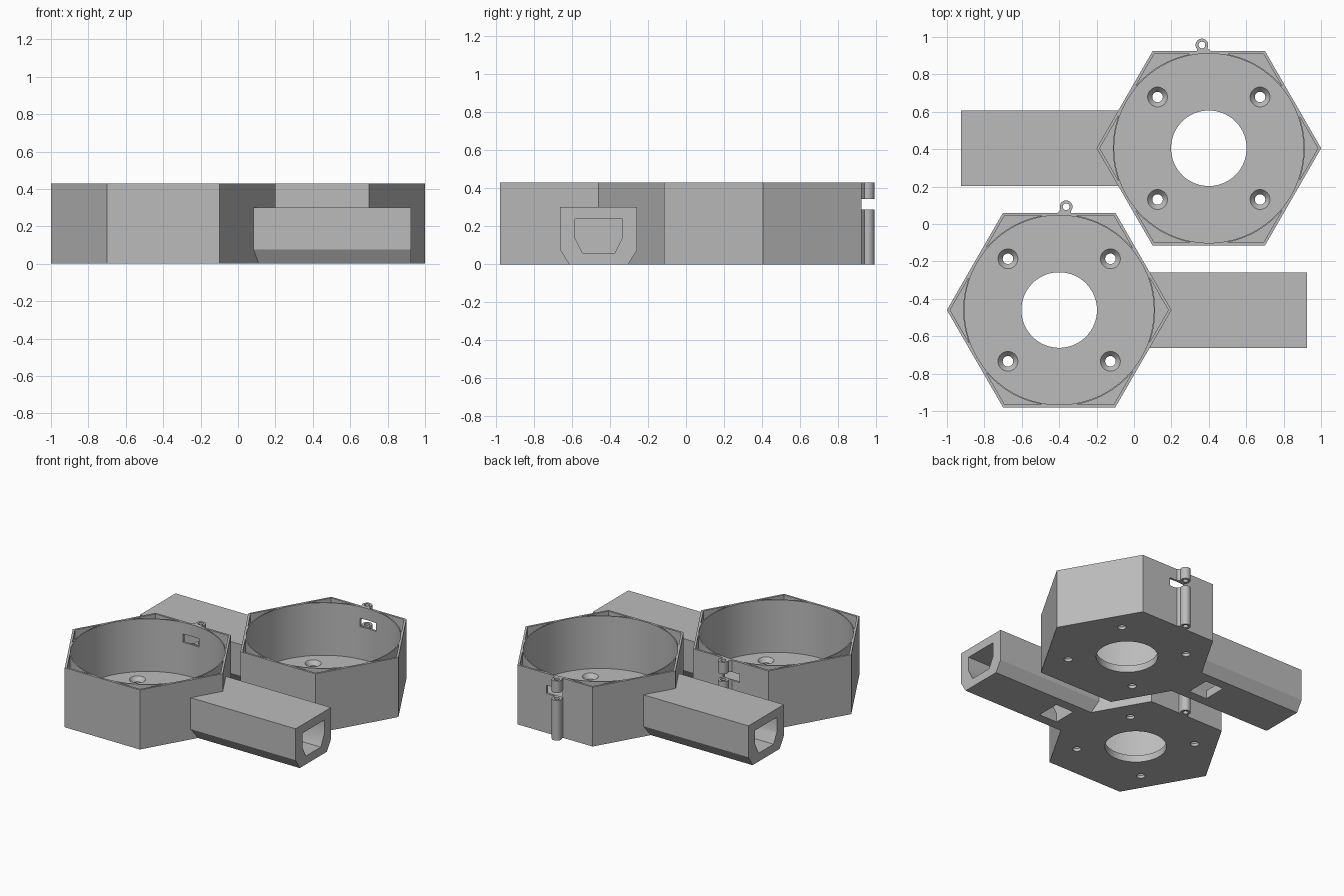
import bpy, bmesh, math
from mathutils import Matrix

if "Cube" in bpy.data.objects:
    bpy.data.objects.remove(bpy.data.objects["Cube"], do_unlink=True)

grey = bpy.data.materials.new("plain grey")
grey.use_nodes = True
GREY = (0.5, 0.5, 0.5, 1)
grey.diffuse_color = GREY
grey.node_tree.nodes["Principled BSDF"].inputs["Base Color"].default_value = GREY

HEIGHT, FLOOR = 0.43, 0.05
APOTHEM = 0.52


def finish(name, bm):
    bmesh.ops.recalc_face_normals(bm, faces=bm.faces)
    mesh = bpy.data.meshes.new(name)
    bm.to_mesh(mesh)
    bm.free()
    mesh.materials.append(grey)
    ob = bpy.data.objects.new(name, mesh)
    bpy.context.collection.objects.link(ob)
    return ob


def prism(name, points, vector):
    """Extrude a closed 3D outline along a vector."""
    bm = bmesh.new()
    face = bm.faces.new([bm.verts.new(p) for p in points])
    ext = bmesh.ops.extrude_face_region(bm, geom=[face])
    verts = [g for g in ext["geom"] if isinstance(g, bmesh.types.BMVert)]
    bmesh.ops.translate(bm, verts=verts, vec=vector)
    return finish(name, bm)


def disc(name, x, y, r, z0, z1, sides=96, r_top=None):
    bm = bmesh.new()
    bmesh.ops.create_cone(bm, cap_ends=True, segments=sides, radius1=r,
                          radius2=r if r_top is None else r_top, depth=z1 - z0,
                          matrix=Matrix.Translation((x, y, (z0 + z1) / 2)))
    return finish(name, bm)


def hexagon(name, apothem, z0, z1):
    r = apothem / math.cos(math.pi / 6)
    pts = [(r * math.cos(i * math.pi / 3), r * math.sin(i * math.pi / 3), z0) for i in range(6)]
    return prism(name, pts, (0, 0, z1 - z0))


def box(name, x0, x1, y0, y1, z0, z1):
    return prism(name, [(x0, y0, z0), (x1, y0, z0), (x1, y1, z0), (x0, y1, z0)], (0, 0, z1 - z0))


def boolean(ob, other, operation="DIFFERENCE"):
    mod = ob.modifiers.new("boolean", "BOOLEAN")
    mod.operation, mod.solver, mod.object = operation, "EXACT", other
    bpy.context.view_layer.objects.active = ob
    bpy.ops.object.modifier_apply(modifier=mod.name)
    bpy.data.objects.remove(other, do_unlink=True)


def tube_section(x, half, low_half, z0, shoulder, z1):
    """Upright rectangle with chamfered lower corners."""
    return [(x, -half, z1), (x, -half, shoulder), (x, -low_half, z0),
            (x, low_half, z0), (x, half, shoulder), (x, half, z1)]


# Hexagonal housing with its side handle
housing = hexagon("right_housing", APOTHEM, 0, HEIGHT)
handle = prism("handle", tube_section(0.3, 0.202, 0.155, 0, 0.075, 0.302), (1.025, 0, 0))
boolean(housing, handle, "UNION")

# Round chamber
boolean(housing, disc("chamber", 0, 0, 0.506, FLOOR, 0.6, 128))

# Corner pockets outside the thin ring wall
pockets = hexagon("pockets", 0.505, FLOOR, 0.6)
boolean(pockets, disc("ring", 0, 0, 0.513, 0, 0.7, 128))
boolean(housing, pockets)

# Central opening and countersunk screw holes
boolean(housing, disc("opening", 0, 0, 0.202, -0.1, 0.2))
for sx in (-1, 1):
    for sy in (-1, 1):
        x, y = sx * 0.274, sy * 0.274
        boolean(housing, disc("screw", x, y, 0.028, -0.1, 0.2, 32))
        boolean(housing, disc("sink", x, y, 0.028, 0.02, FLOOR + 0.001, 32, r_top=0.054))

# Hollow of the handle and the opening beneath it
boolean(housing, prism("hollow", tube_section(0.605, 0.125, 0.085, 0.06, 0.14, 0.24), (1, 0, 0)))
boolean(housing, box("under_opening", 0.605, 0.75, -0.085, 0.085, -0.1, 0.1))

# Slot through the back wall
boolean(housing, box("slot", -0.07, 0.06, 0.45, 0.6, 0.285, 0.345))

# Pin eyelet on the back wall, split at the slot
eyelet = disc("right_eyelet", 0.037, 0.552, 0.034, 0, HEIGHT, 32)
web = prism("web", [(-0.015, 0.515, 0), (0.065, 0.515, 0), (0.06, 0.54, 0), (0.012, 0.54, 0)],
            (0, 0, HEIGHT))
boolean(eyelet, web, "UNION")
boolean(eyelet, disc("pin_hole", 0.037, 0.552, 0.018, -0.1, 0.6, 32))
boolean(eyelet, box("split", -0.1, 0.2, 0.4, 0.7, 0.29, 0.345))

# Mirrored second unit, then place both
for ob in (housing, eyelet):
    twin = ob.copy()
    twin.data = ob.data.copy()
    twin.name = ob.name.replace("right", "left")
    bpy.context.collection.objects.link(twin)
    twin.data.transform(Matrix.Scale(-1, 4, (1, 0, 0)))
    twin.data.flip_normals()
    ob.location = (-0.4, -0.46, 0)
    twin.location = (0.4, 0.405, 0)
    for part in (ob, twin):
        bpy.ops.object.select_all(action="DESELECT")
        part.select_set(True)
        bpy.context.view_layer.objects.active = part
        bpy.ops.object.shade_smooth_by_angle(angle=math.radians(30))
